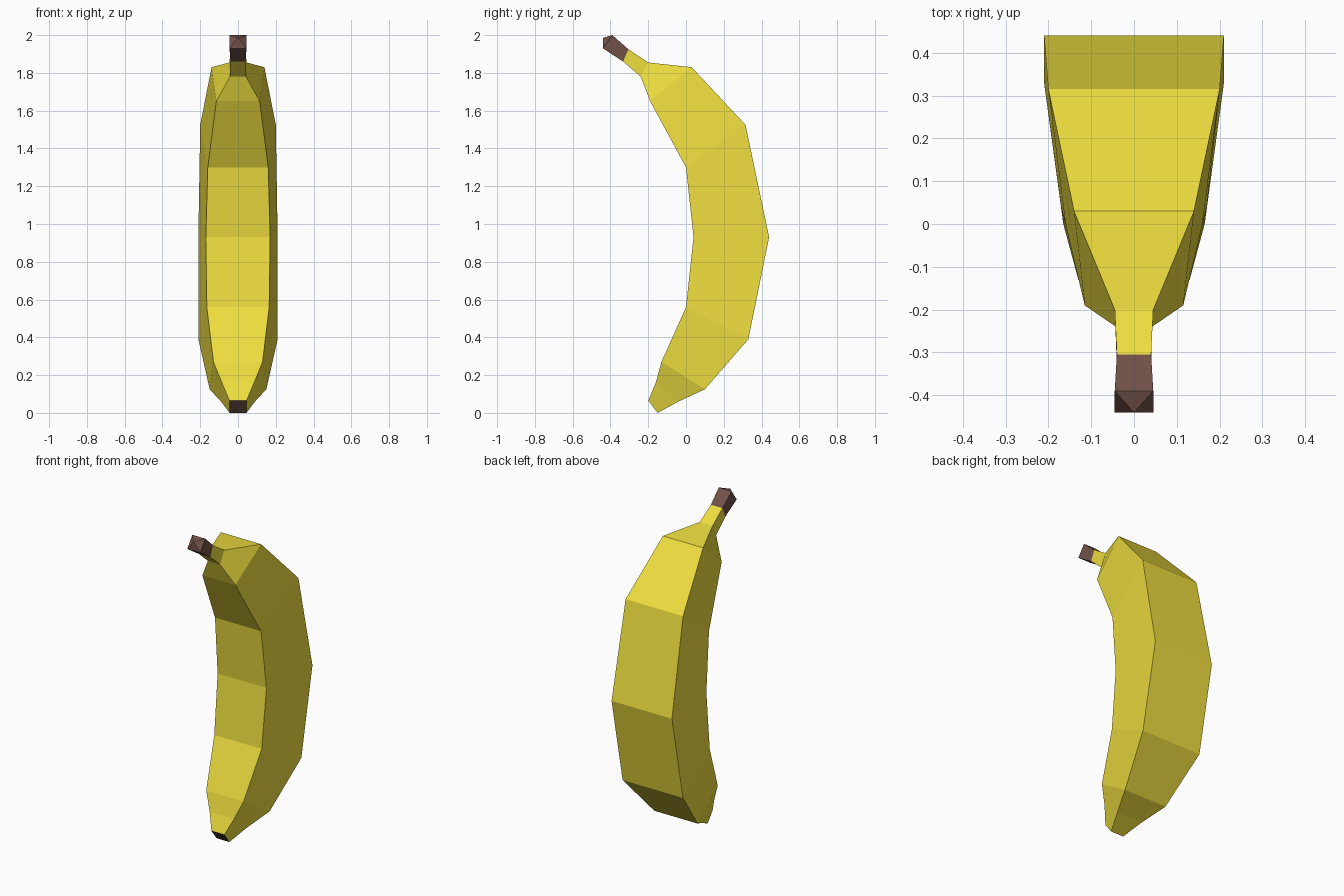
import bpy, bmesh

if "Cube" in bpy.data.objects:
    bpy.data.objects.remove(bpy.data.objects["Cube"])

def material(name, color):
    m = bpy.data.materials.new(name)
    m.diffuse_color = color
    m.use_nodes = True
    m.node_tree.nodes["Principled BSDF"].inputs["Base Color"].default_value = m.diffuse_color
    return m

YELLOW = material("peel_yellow", (0.86, 0.73, 0.05, 1))
BROWN = material("stem_brown", (0.17, 0.085, 0.065, 1))
DARK = material("tip_brown", (0.10, 0.055, 0.04, 1))

def loft(name, rings, mat, apex=None, start_mat=None, close=(True, True)):
    """Four-sided loft; each ring = inner (y, z, half width), outer (y, z, half width)."""
    bm = bmesh.new()
    loops = []
    for (yi, zi, wi), (yo, zo, wo) in rings:
        loops.append([bm.verts.new(p) for p in
                      ((-wi, yi, zi), (wi, yi, zi), (wo, yo, zo), (-wo, yo, zo))])
    for a, b in zip(loops, loops[1:]):
        for i in range(4):
            j = (i + 1) % 4
            bm.faces.new((a[i], a[j], b[j], b[i]))
    if close[0]:
        cap = bm.faces.new(loops[0][::-1])
        if start_mat:
            cap.material_index = 1
    if apex:
        tip = bm.verts.new(apex)
        for i in range(4):
            bm.faces.new((loops[-1][i], loops[-1][(i + 1) % 4], tip))
    elif close[1]:
        bm.faces.new(loops[-1])
    bmesh.ops.recalc_face_normals(bm, faces=bm.faces)
    me = bpy.data.meshes.new(name)
    bm.to_mesh(me)
    bm.free()
    me.materials.append(mat)
    if start_mat:
        me.materials.append(start_mat)
    ob = bpy.data.objects.new(name, me)
    bpy.context.collection.objects.link(ob)
    return ob

# Curved peel, from the blunt bottom tip up to the neck
neck_end = ((-0.333, 1.86, 0.04), (-0.305, 1.925, 0.04))
loft("peel", [
    ((-0.20, 0.065, 0.045), (-0.15, 0.00, 0.045)),
    ((-0.16, 0.16, 0.085), (-0.04, 0.06, 0.09)),
    ((-0.13, 0.27, 0.13), (0.10, 0.125, 0.15)),
    ((0.00, 0.56, 0.165), (0.33, 0.39, 0.21)),
    ((0.04, 0.93, 0.17), (0.44, 0.93, 0.21)),
    ((0.00, 1.30, 0.16), (0.315, 1.525, 0.20)),
    ((-0.19, 1.65, 0.115), (0.03, 1.83, 0.14)),
    ((-0.24, 1.78, 0.042), (-0.20, 1.855, 0.045)),
    neck_end,
], YELLOW, start_mat=DARK, close=(True, False))

# Brown stem with a slightly pointed end
loft("stem", [
    neck_end,
    ((-0.44, 1.93, 0.045), (-0.39, 2.00, 0.045)),
], BROWN, apex=(0, -0.44, 1.985), close=(False, False))
